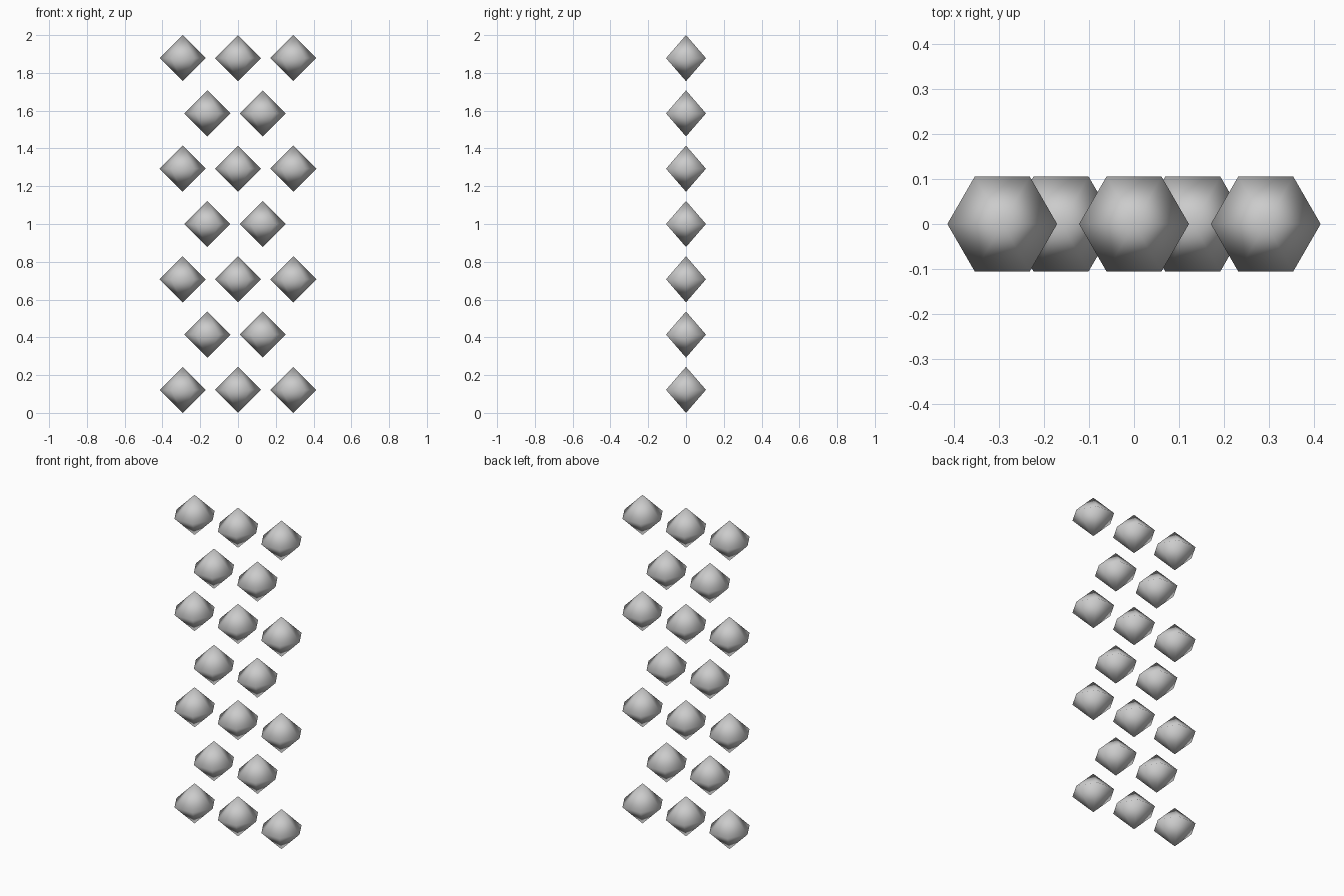
import bpy
from math import cos, sin, pi

if "Cube" in bpy.data.objects:
    bpy.data.objects.remove(bpy.data.objects["Cube"])

R = 2 / 16.4        # gem radius: six row gaps of 2.4 R plus one gem height = 2
GAP = 2.4 * R       # spacing between gems, both ways
SIDES = 6

# shared gem mesh: six-sided double pyramid with a corner along x, smooth shaded
verts = [(R * cos(2 * pi * i / SIDES), R * sin(2 * pi * i / SIDES), 0)
         for i in range(SIDES)] + [(0, 0, R), (0, 0, -R)]
faces = []
for i in range(SIDES):
    j = (i + 1) % SIDES
    faces += [(i, j, SIDES), (j, i, SIDES + 1)]
mesh = bpy.data.meshes.new("gem")
mesh.from_pydata(verts, [], faces)
mesh.shade_smooth()

# alternating rows of three and two gems
for row in range(7):
    columns = (-GAP, 0, GAP) if row % 2 == 0 else (-0.162, -0.162 + GAP)
    for col, x in enumerate(columns):
        gem = bpy.data.objects.new(f"gem_row{row + 1}_{col + 1}", mesh)
        gem.location = (x, 0, R + row * GAP)
        bpy.context.collection.objects.link(gem)
